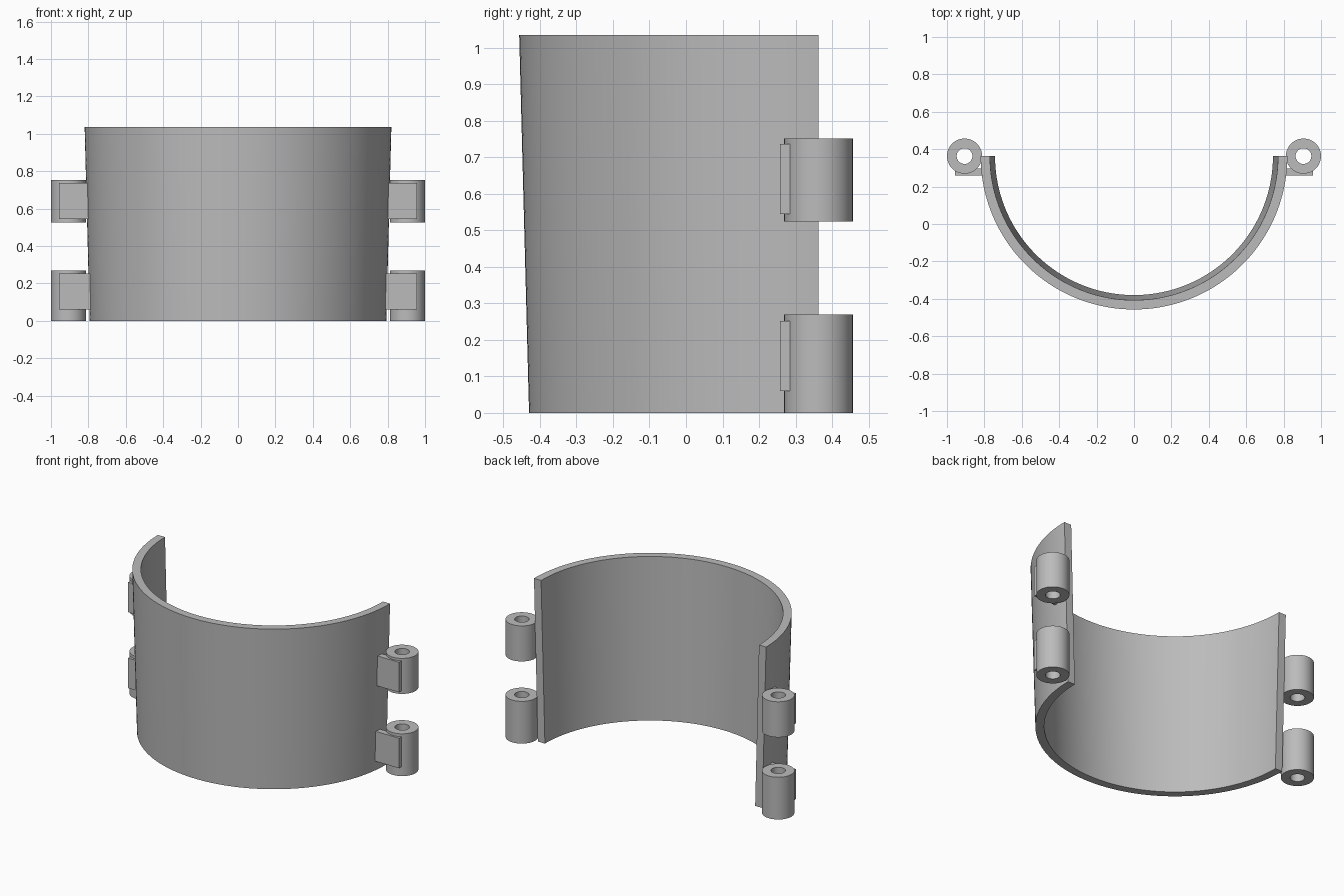
import bpy, bmesh, math

if "Cube" in bpy.data.objects:
    bpy.data.objects.remove(bpy.data.objects["Cube"])

CY = 0.363          # axis of the half shell and hinge barrels
HEIGHT = 1.035

grey = bpy.data.materials.new("plain grey")
grey.diffuse_color = (0.5, 0.5, 0.5, 1)
grey.use_nodes = True
grey.node_tree.nodes["Principled BSDF"].inputs["Base Color"].default_value = grey.diffuse_color


def finish(name, bm, smooth=True):
    bmesh.ops.recalc_face_normals(bm, faces=bm.faces)
    me = bpy.data.meshes.new(name)
    bm.to_mesh(me)
    bm.free()
    me.materials.append(grey)
    ob = bpy.data.objects.new(name, me)
    bpy.context.collection.objects.link(ob)
    if smooth:
        bpy.ops.object.select_all(action='DESELECT')
        ob.select_set(True)
        bpy.context.view_layer.objects.active = ob
        bpy.ops.object.shade_smooth_by_angle(angle=math.radians(30))
    return ob


def sweep(name, profile, cx, start, end, steps):
    """Turn a closed (radius, z) profile about a vertical axis."""
    bm = bmesh.new()
    full = abs(end - start) >= 2 * math.pi - 1e-6
    rings = []
    for i in range(steps if full else steps + 1):
        a = start + (end - start) * i / steps
        rings.append([bm.verts.new((cx + r * math.cos(a), CY + r * math.sin(a), z))
                      for r, z in profile])
    n = len(profile)
    for i in range(steps):
        a, b = rings[i], rings[(i + 1) % len(rings)]
        for j in range(n):
            k = (j + 1) % n
            bm.faces.new((a[j], b[j], b[k], a[k]))
    if not full:
        bm.faces.new(rings[0])
        bm.faces.new(rings[-1])
    return finish(name, bm)


def box(name, lo, hi):
    bm = bmesh.new()
    bmesh.ops.create_cube(bm, size=1)
    for v in bm.verts:
        v.co = [(l + h) / 2 + c * (h - l) for c, l, h in zip(v.co, lo, hi)]
    return finish(name, bm, smooth=False)


# Slightly flared half shell
sweep("half_shell", [(0.743, 0), (0.793, 0), (0.82, HEIGHT), (0.77, HEIGHT)],
      0, math.pi, 2 * math.pi, 96)

# Hinge barrels with pin holes, and the tabs joining them to the shell
for side, sx in (("left", -1), ("right", 1)):
    for level, z0, z1, t0, t1 in (("lower", 0, 0.27, 0.06, 0.252),
                                  ("upper", 0.525, 0.752, 0.545, 0.737)):
        sweep(f"{side}_{level}_hinge_barrel",
              [(0.042, z0), (0.094, z0), (0.094, z1), (0.042, z1)],
              sx * 0.906, 0, 2 * math.pi, 48)
        xs = sorted((sx * 0.77, sx * 0.957))
        box(f"{side}_{level}_hinge_tab", (xs[0], 0.258, t0), (xs[1], 0.297, t1))
